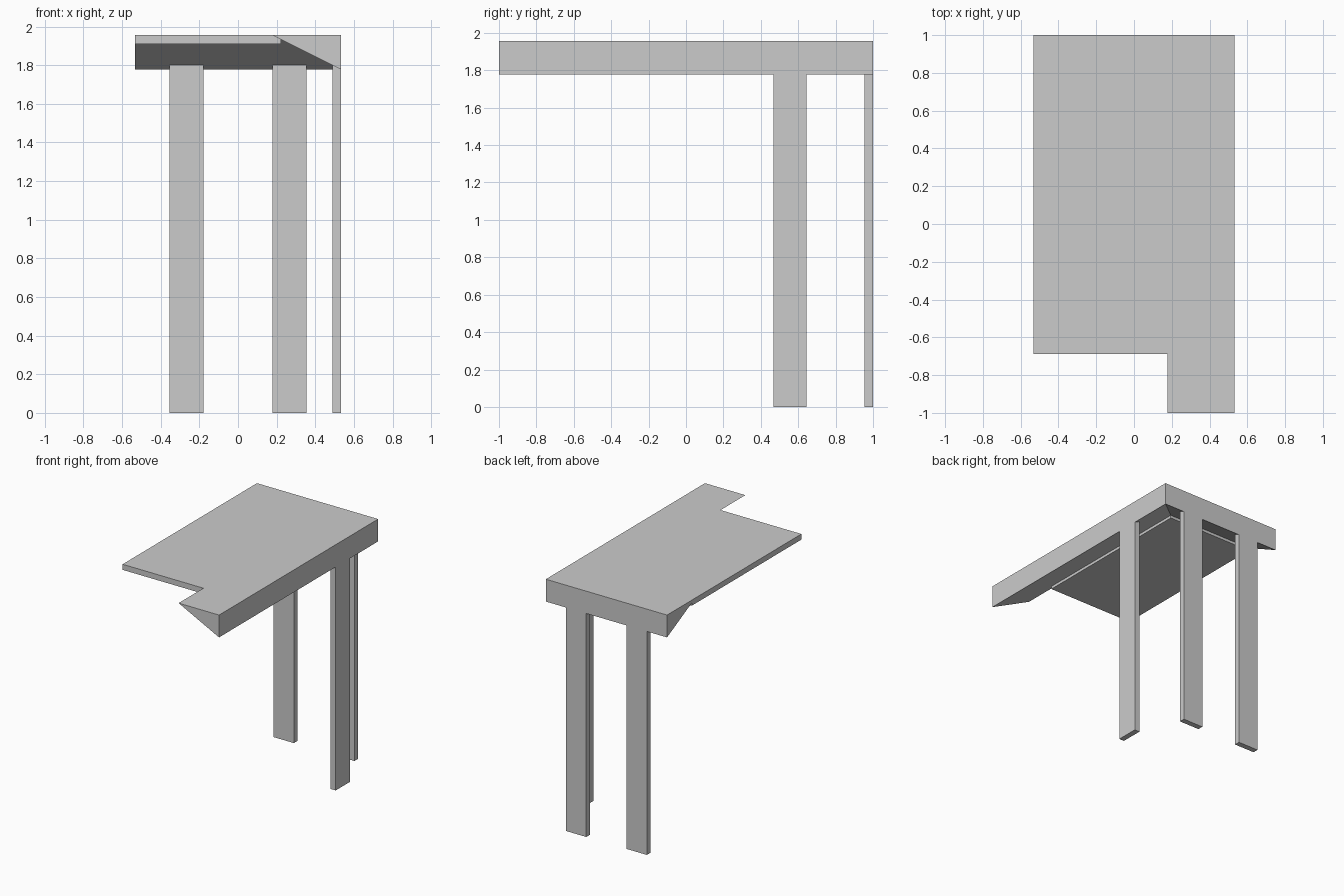
import bpy
import bmesh

if "Cube" in bpy.data.objects:
    bpy.data.objects.remove(bpy.data.objects["Cube"])

U = 2 / 45                      # modelling unit: the long side is 45 units
X, Y, TOP = 12 * U, 1.0, 44 * U  # right edge, back edge, top height
EAVE = 40 * U                   # bottom of the rim
RIM = 8 * U                     # width of the sloped rim
FRONT = -Y + 7 * U              # front edge of the top panel


def slope(d):
    """Height of the rim's sloped underside at distance d from the outer edge."""
    return EAVE + d / 2


def loft(name, sections):
    """Skin matching closed sections and cap both ends."""
    bm = bmesh.new()
    rings = [[bm.verts.new(p) for p in s] for s in sections]
    n = len(rings[0])
    for a, b in zip(rings, rings[1:]):
        for i in range(n):
            j = (i + 1) % n
            bm.faces.new((a[i], a[j], b[j], b[i]))
    bm.faces.new(rings[0])
    bm.faces.new(rings[-1])
    bmesh.ops.dissolve_limit(bm, angle_limit=0.001, verts=bm.verts[:], edges=bm.edges[:])
    bmesh.ops.recalc_face_normals(bm, faces=bm.faces[:])
    mesh = bpy.data.meshes.new(name)
    bm.to_mesh(mesh)
    bm.free()
    obj = bpy.data.objects.new(name, mesh)
    bpy.context.collection.objects.link(obj)
    return obj


# Wedge-shaped rim along the right and back edges, mitred at the corner
profile = [(0, EAVE), (0, TOP), (RIM, TOP)]
loft("rim", [
    [(X - d, -Y, z) for d, z in profile],
    [(X - d, Y - d, z) for d, z in profile],
    [(-X, Y - d, z) for d, z in profile],
])

# Top panel: meets the rim's thin edge, with a small step below the slope
lip = 7 * U
loft("top_panel", [
    [(-X, FRONT, z), (X - d, FRONT, z), (X - d, Y - d, z), (-X, Y - d, z)]
    for d, z in [(RIM, TOP), (lip, slope(lip)), (lip, TOP - U)]
])

# Flat legs flush with the outer edges, cut to the slope at the top
leg = [(0, 0), (0, EAVE), (U, slope(U)), (U, 0)]
for name, x in (("back_leg_left", -8 * U), ("back_leg_right", 4 * U)):
    loft(name, [[(px, Y - d, z) for d, z in leg] for px in (x, x + 4 * U)])
y = Y - 12 * U
loft("side_leg", [[(X - d, py, z) for d, z in leg] for py in (y, y + 4 * U)])
